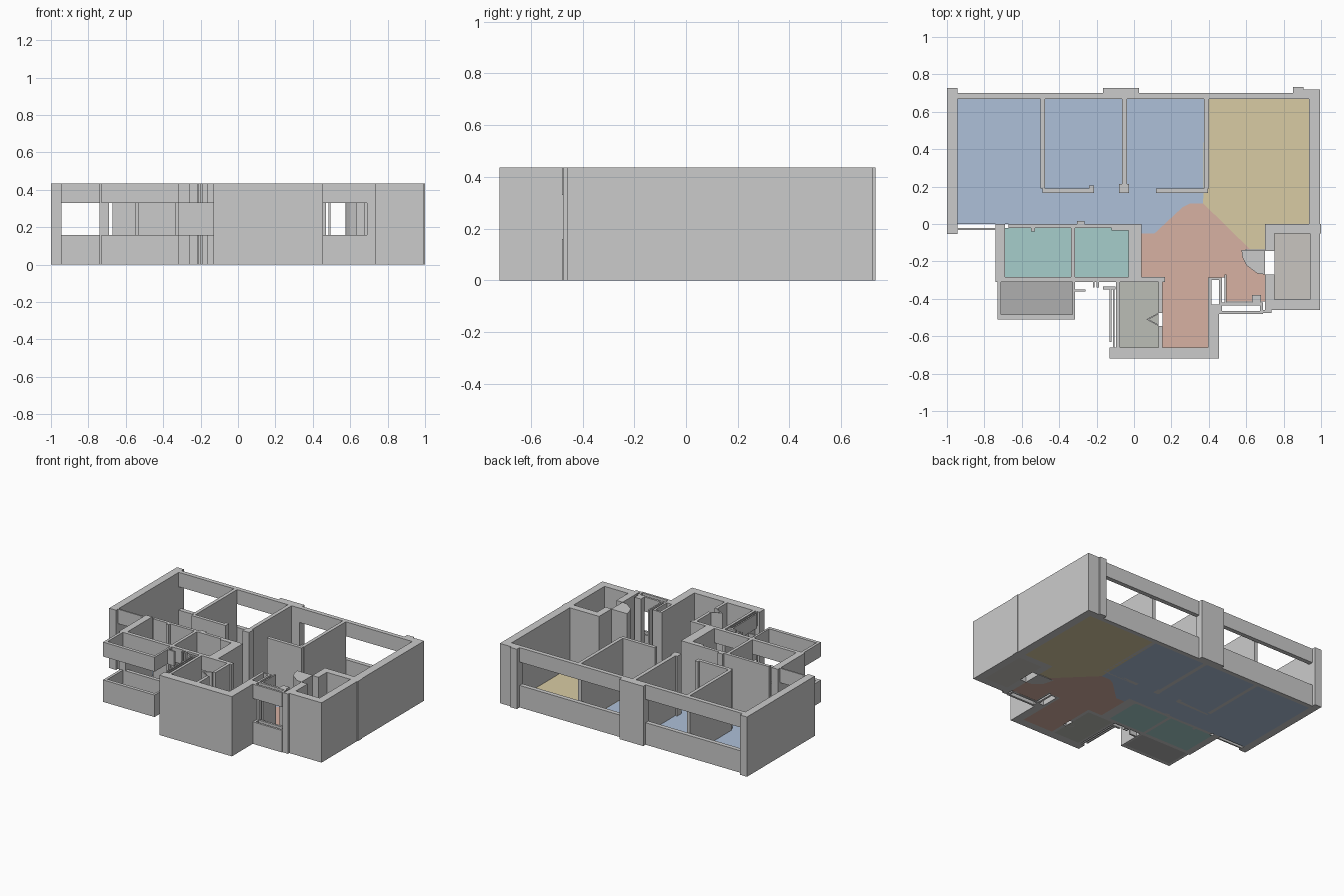
import bpy, bmesh

H, SILL, HEAD = 0.435, 0.16, 0.33   # wall top, window sill, window head


def prism(bm, pts, z0, z1):
    """Extrude a plan outline between two heights."""
    face = bm.faces.new([bm.verts.new((x, y, z0)) for x, y in pts])
    res = bmesh.ops.extrude_face_region(bm, geom=[face])
    top = [v for v in res["geom"] if isinstance(v, bmesh.types.BMVert)]
    bmesh.ops.translate(bm, verts=top, vec=(0, 0, z1 - z0))


def rect(x0, x1, y0, y1):
    return [(x0, y0), (x1, y0), (x1, y1), (x0, y1)]


def finish(name, bm, color=None):
    bmesh.ops.recalc_face_normals(bm, faces=bm.faces)
    me = bpy.data.meshes.new(name)
    bm.to_mesh(me)
    bm.free()
    ob = bpy.data.objects.new(name, me)
    bpy.context.collection.objects.link(ob)
    if color:
        mat = bpy.data.materials.new(name + "_mat")
        mat.diffuse_color = (*color, 1)
        me.materials.append(mat)
    return ob


def walls(name, outlines, spans=((0, H),)):
    bm = bmesh.new()
    for pts in outlines:
        for z0, z1 in spans:
            prism(bm, pts, z0, z1)
    return finish(name, bm)


def floor(name, pts, color):
    bm = bmesh.new()
    f = bm.faces.new([bm.verts.new((x, y, 0)) for x, y in pts])
    if f.normal.z < 0:
        f.normal_flip()
    me = finish(name, bm, color)
    return me


WINDOW = ((0, SILL), (HEAD, H))

# outer walls and piers
walls("outer_walls", [rect(*r) for r in (
    (-1, -0.945, -0.053, 0.727),
    (-0.165, 0.027, 0.668, 0.727),
    (0.936, 0.995, 0, 0.72),
    (0.85, 0.905, 0.668, 0.732),
    (0.905, 0.936, 0.668, 0.72),
)])

# shaft on the right, with a door gap in its left wall
walls("shaft_walls", [rect(*r) for r in (
    (0.70, 1.0, -0.05, 0),
    (0.94, 0.995, -0.405, -0.05),
    (0.70, 0.995, -0.46, -0.405),
    (0.70, 0.75, -0.145, -0.05),
    (0.70, 0.75, -0.405, -0.27),
    (0.69, 0.735, -0.475, -0.46),
)])

# bedroom partitions
walls("bedroom_partitions", [rect(*r) for r in (
    (-0.50, -0.475, 0.19, 0.668),
    (-0.49, -0.24, 0.165, 0.19),
    (-0.24, -0.215, 0.165, 0.205),
    (-0.065, -0.037, 0.215, 0.668),
    (-0.08, -0.027, 0.165, 0.215),
    (0.118, 0.395, 0.165, 0.19),
    (0.375, 0.40, 0.19, 0.668),
)])

# wet room walls
walls("wet_room_walls", [rect(*r) for r in (
    (-0.74, -0.69, -0.31, 0),
    (-0.67, -0.03, -0.022, 0),
    (-0.337, -0.315, -0.283, -0.022),
    (-0.03, 0.04, -0.283, 0),
    (-0.305, -0.265, 0, 0.015),
    (-0.55, -0.53, -0.04, -0.022),
    (-0.12, -0.03, -0.035, -0.022),
    (-0.03, 0.165, -0.31, -0.283),
)])

# entry hall walls
walls("entry_walls", [rect(*r) for r in (
    (-0.13, 0.455, -0.72, -0.66),
    (0.395, 0.455, -0.66, -0.43),
    (0.395, 0.415, -0.43, -0.30),
    (0.455, 0.47, -0.43, -0.30),
    (0.395, 0.47, -0.30, -0.287),
    (0.485, 0.495, -0.42, -0.27),
    (0.13, 0.152, -0.475, -0.31),
    (0.13, 0.152, -0.66, -0.545),
    (-0.095, -0.075, -0.66, -0.31),
    (0.63, 0.68, -0.42, -0.38),
)])

# open door leaves drawn as solid pieces
walls("door_leaves", [
    [(0.575, -0.14), (0.70, -0.14), (0.70, -0.27), (0.66, -0.265),
     (0.60, -0.22), (0.58, -0.18)],
])
walls("closet_door_leaf", [
    [(0.065, -0.51), (0.13, -0.475), (0.13, -0.482), (0.08, -0.51),
     (0.13, -0.538), (0.13, -0.545)],
])

# window bands: sill wall below, lintel above
walls("rear_window_bands", [rect(*r) for r in (
    (-0.945, -0.165, 0.668, 0.70),
    (0.027, 0.85, 0.668, 0.70),
)], WINDOW)
walls("front_window_bands", [rect(*r) for r in (
    (-0.945, -0.74, -0.033, -0.022),
    (-0.69, -0.03, -0.31, -0.283),
    (0.455, 0.69, -0.435, -0.42),
    (0.455, 0.69, -0.48, -0.465),
    (0.455, 0.47, -0.465, -0.435),
    (0.675, 0.69, -0.465, -0.435),
    (-0.13, -0.12, -0.63, -0.34),
    (-0.112, -0.103, -0.66, -0.34),
    (-0.315, -0.26, -0.362, -0.35),
    (-0.22, -0.21, -0.34, -0.31),
    (-0.20, -0.188, -0.34, -0.31),
    (-0.165, -0.10, -0.35, -0.335),
)], WINDOW)

# balcony parapet and matching upper band
walls("balcony_bands", [[
    (-0.73, -0.31), (-0.73, -0.51), (-0.315, -0.51), (-0.315, -0.31),
    (-0.33, -0.31), (-0.33, -0.485), (-0.71, -0.485), (-0.71, -0.31),
]], WINDOW)

# coloured floors
border = [(0.37, 0.11), (0.30, 0.11), (0.26, 0.09), (0.11, -0.05), (0.04, -0.05)]
floor("bedroom_floor", [(-0.945, 0), (-0.945, 0.668), (0.375, 0.668)] + border
      + [(0.04, -0.015), (-0.47, -0.015), (-0.47, 0)], (0.42, 0.53, 0.69))
floor("living_floor", [(0.375, 0.668), (0.936, 0.668), (0.936, 0), (0.70, 0),
                       (0.70, -0.135), (0.62, -0.135), (0.37, 0.11)],
      (0.69, 0.60, 0.37))
floor("hall_floor", border + [
    (0.04, -0.285), (0.152, -0.285), (0.152, -0.66), (0.395, -0.66),
    (0.395, -0.287), (0.49, -0.287), (0.49, -0.415), (0.70, -0.415),
    (0.70, -0.27), (0.66, -0.265), (0.60, -0.22), (0.575, -0.14),
    (0.62, -0.135)], (0.68, 0.44, 0.36))
TEAL = (0.38, 0.61, 0.60)
floor("left_wet_room_floor", rect(-0.69, -0.337, -0.283, -0.022), TEAL)
floor("right_wet_room_floor", rect(-0.315, -0.03, -0.283, -0.022), TEAL)
floor("balcony_floor", rect(-0.71, -0.33, -0.485, -0.31), (0.43, 0.43, 0.43))
floor("closet_floor", rect(-0.075, 0.13, -0.66, -0.31), (0.50, 0.51, 0.47))
floor("shaft_floor", rect(0.75, 0.94, -0.405, -0.05), (0.58, 0.56, 0.53))
